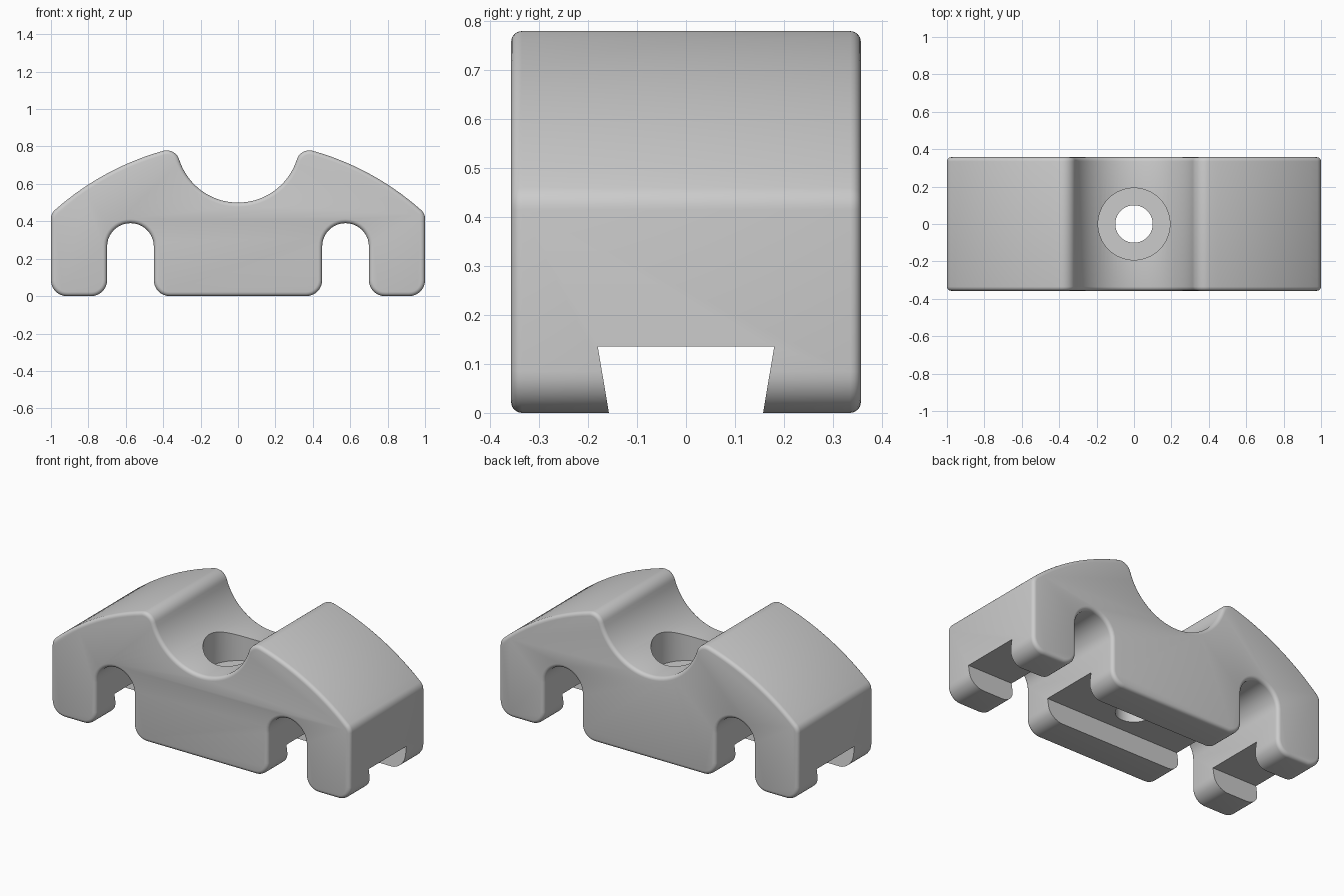
import bpy, bmesh
from math import cos, sin, pi, sqrt, atan2, hypot

old = bpy.data.objects.get("Cube")
if old:
    bpy.data.objects.remove(old)

DEPTH = 0.357           # half depth along y
SADDLE = (0.83, 0.33)   # centre height and radius of the top groove
CROWN = (-0.643, 1.475) # centre height and radius of the outer arc


def arc(cx, cz, r, a0, a1, n):
    return [(cx + r * cos(a0 + (a1 - a0) * i / n),
             cz + r * sin(a0 + (a1 - a0) * i / n)) for i in range(n + 1)]


def prism(name, outline, axis, start, length):
    """Extrude a closed outline along x or y."""
    bm = bmesh.new()
    if axis == "y":
        verts = [bm.verts.new((u, start, v)) for u, v in outline]
        move = (0, length, 0)
    else:
        verts = [bm.verts.new((start, u, v)) for u, v in outline]
        move = (length, 0, 0)
    face = bm.faces.new(verts)
    ext = bmesh.ops.extrude_face_region(bm, geom=[face], use_keep_orig=True)
    top = [g for g in ext["geom"] if isinstance(g, bmesh.types.BMVert)]
    bmesh.ops.translate(bm, verts=top, vec=move)
    bmesh.ops.recalc_face_normals(bm, faces=bm.faces[:])
    return finish(name, bm)


def finish(name, bm):
    mesh = bpy.data.meshes.new(name)
    bm.to_mesh(mesh)
    bm.free()
    obj = bpy.data.objects.new(name, mesh)
    bpy.context.collection.objects.link(obj)
    return obj


def cylinder(name, r, z0, z1):
    bm = bmesh.new()
    bmesh.ops.create_cone(bm, cap_ends=True, segments=64, radius1=r, radius2=r, depth=z1 - z0)
    bmesh.ops.translate(bm, verts=bm.verts[:], vec=(0, 0, (z0 + z1) / 2))
    return finish(name, bm)


# Right half of the outline, from bottom centre round to the groove
foot = 0.085
half = arc(0.45 - foot, foot, foot, -pi / 2, 0, 8)
half += arc(0.575, 0.265, 0.125, pi, 0, 20)
half += arc(0.70 + foot, foot, foot, pi, 1.5 * pi, 8)
half += arc(1 - foot, foot, foot, -pi / 2, 0, 8)

# Rounded outer shoulder, tangent to the side and the crown
f = 0.06
sx = 1 - f
sz = CROWN[0] + sqrt((CROWN[1] - f) ** 2 - sx ** 2)
shoulder = atan2(sz - CROWN[0], sx)
half += arc(sx, sz, f, 0, shoulder, 5)

# Rounded peak, tangent to the crown and the groove
p = 0.07
d = SADDLE[0] - CROWN[0]
ra, rb = CROWN[1] - p, SADDLE[1] + p
h = (ra * ra - rb * rb + d * d) / (2 * d)
px, pz = sqrt(ra * ra - h * h), CROWN[0] + h
peak = atan2(pz - CROWN[0], px)
groove = atan2(pz - SADDLE[0], px)
half += arc(0, CROWN[0], CROWN[1], shoulder, peak, 14)[1:]
half += arc(px, pz, p, peak, groove + pi, 10)[1:]
half += arc(0, SADDLE[0], SADDLE[1], groove, -pi / 2, 18)[1:]
half[-1] = (0, half[-1][1])
outline = half + [(-x, z) for x, z in reversed(half[:-1])]

# Block body with rounded front and back rims
body = prism("clamp_block", outline, "y", -DEPTH, 2 * DEPTH)
bm = bmesh.new()
bm.from_mesh(body.data)
rim = [e for e in bm.edges if abs(e.verts[0].co.y - e.verts[1].co.y) < 1e-5]
bmesh.ops.bevel(bm, geom=rim, offset=0.022, segments=4, profile=0.5, affect='EDGES')
bm.to_mesh(body.data)
bm.free()

# Dovetail channel along the base, screw hole and its counterbore
tail = [(-0.154, -0.02), (0.154, -0.02), (0.18, 0.135), (-0.18, 0.135)]
cutters = [prism("dovetail_cutter", tail, "x", -1.2, 2.4),
           cylinder("hole_cutter", 0.1, -0.1, 1),
           cylinder("counterbore_cutter", 0.192, 0.365, 1)]
bpy.ops.object.select_all(action='DESELECT')
bpy.context.view_layer.objects.active = body
body.select_set(True)
for c in cutters:
    c.hide_render = True
    m = body.modifiers.new(c.name, 'BOOLEAN')
    m.operation, m.solver, m.object = 'DIFFERENCE', 'EXACT', c
    bpy.ops.object.modifier_apply(modifier=m.name)
    bpy.data.objects.remove(c)

# Plain grey finish
grey = bpy.data.materials.new("light_grey")
grey.use_nodes = True
colour = (0.6, 0.6, 0.6, 1)
grey.diffuse_color = colour
grey.node_tree.nodes["Principled BSDF"].inputs["Base Color"].default_value = colour
body.data.materials.clear()
body.data.materials.append(grey)
bpy.ops.object.shade_smooth_by_angle(angle=pi / 6)
